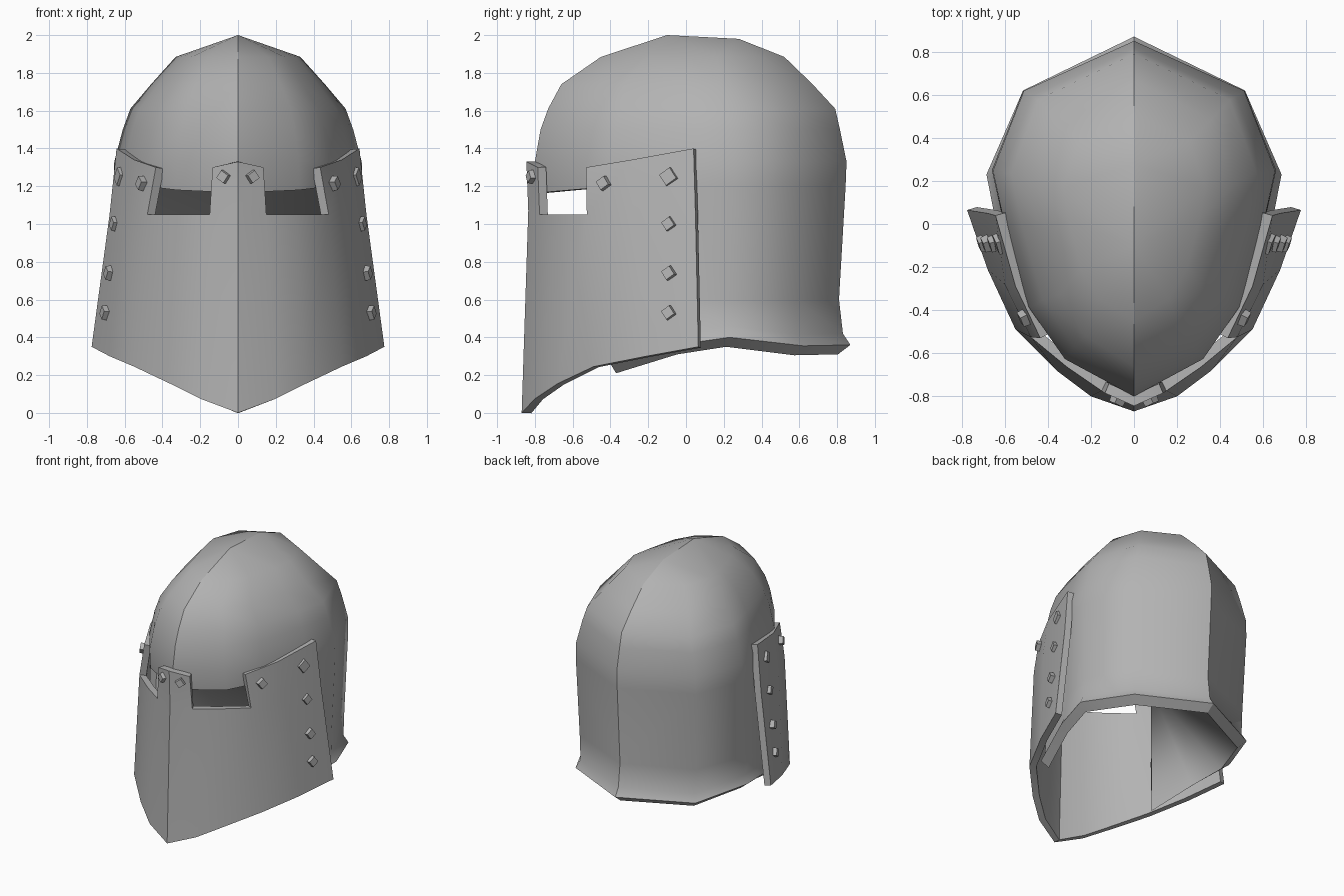
import bpy, bmesh, math
from mathutils import Vector, Matrix

cube = bpy.data.objects.get("Cube")
if cube:
    bpy.data.objects.remove(cube, do_unlink=True)

steel = bpy.data.materials.new("grey_steel")
steel.use_nodes = True
GREY = (0.45, 0.45, 0.45, 1)
steel.diffuse_color = GREY
steel.node_tree.nodes["Principled BSDF"].inputs["Base Color"].default_value = GREY


def finish(name, bm, angle, thickness=0):
    """Turn a bmesh into a shaded object, optionally thickened inwards."""
    mesh = bpy.data.meshes.new(name)
    bm.to_mesh(mesh)
    bm.free()
    mesh.materials.append(steel)
    obj = bpy.data.objects.new(name, mesh)
    bpy.context.collection.objects.link(obj)
    bpy.ops.object.select_all(action='DESELECT')
    obj.select_set(True)
    bpy.context.view_layer.objects.active = obj
    if thickness:
        mod = obj.modifiers.new("thickness", 'SOLIDIFY')
        mod.thickness = thickness
        mod.offset = -1
        mod.use_even_offset = True
        bpy.ops.object.modifier_apply(modifier=mod.name)
    bpy.ops.object.shade_smooth_by_angle(angle=math.radians(angle))
    return obj


def mirror_half(bm):
    """Mirror the +x half, weld the middle, point normals out, crease the ridge."""
    both = bm.verts[:] + bm.edges[:] + bm.faces[:]
    copy = bmesh.ops.duplicate(bm, geom=both)["geom"]
    for v in copy:
        if isinstance(v, bmesh.types.BMVert):
            v.co.x = -v.co.x
    bmesh.ops.remove_doubles(bm, verts=bm.verts[:], dist=0.001)
    loose = [v for v in bm.verts if not v.link_faces]
    bmesh.ops.delete(bm, geom=loose, context='VERTS')
    bmesh.ops.recalc_face_normals(bm, faces=bm.faces[:])
    centre = Vector((0, 0, 0.9))
    if sum(f.normal.dot(f.calc_center_median() - centre) * f.calc_area()
           for f in bm.faces) < 0:
        bmesh.ops.reverse_faces(bm, faces=bm.faces[:])
    for e in bm.edges:
        if all(abs(v.co.x) < 0.001 for v in e.verts):
            e.smooth = False


def grid_faces(bm, rows, keep):
    for r in range(len(rows) - 1):
        for c in range(len(rows[0]) - 1):
            if keep(r, c):
                bm.faces.new((rows[r][c], rows[r][c + 1],
                              rows[r + 1][c + 1], rows[r + 1][c]))


# Helmet shell: one plan outline, back to front, scaled at each height
outline = [(0, 1), (0.78, 0.86), (1, 0.635), (0.915, 0.48),
           (0.745, 0.25), (0.49, 0.105), (0, 0)]
# height, half width, front y, back y, drop of the brow at the front
rings = [(0.6, 0.645, -0.79, 0.81, 0), (1.2, 0.66, -0.785, 0.845, 0.035),
         (1.33, 0.655, -0.8, 0.85, 0), (1.5, 0.61, -0.77, 0.815, 0),
         (1.61, 0.57, -0.73, 0.79, 0), (1.74, 0.46, -0.66, 0.67, 0),
         (1.885, 0.33, -0.45, 0.52, 0)]
# flared lower edge, back to cheek
hem = [(0, 0.87, 0.36), (0.515, 0.62, 0.355), (0.685, 0.23, 0.4),
       (0.63, -0.05, 0.36), (0.52, -0.4, 0.26)]
bm = bmesh.new()
lower = [[bm.verts.new((x * 0.91, y * 0.925, z - 0.05)) for x, y, z in hem],
         [bm.verts.new(p) for p in hem],
         [bm.verts.new((x * 0.955, y * 0.955, z + 0.06)) for x, y, z in hem]]
upper = []
for z, w, front, back, drop in rings:
    upper.append([bm.verts.new((u * w, front + t * (back - front),
                                z - drop * max(0, 1 - t / 0.25)))
                  for u, t in outline])
grid_faces(bm, lower, lambda r, c: True)
grid_faces(bm, [lower[-1], upper[0][:5]], lambda r, c: True)
# The face is left open below the brow
grid_faces(bm, upper, lambda r, c: r >= 1 or c < 4)
# Crown closes onto a central ridge
rear = bm.verts.new((0, 0.28, 1.98))
peak = bm.verts.new((0, -0.1, 2.0))
top = upper[-1]
for c in range(6):
    if c == 2:
        bm.faces.new((top[2], top[3], peak, rear))
    else:
        bm.faces.new((top[c], top[c + 1], rear if c < 2 else peak))
# Brow underside, cheek edge and the lining that fans from brow to hem
brow = upper[1][4:]
inner = [bm.verts.new((v.co.x * 0.91, v.co.y * 0.93, v.co.z)) for v in brow]
grid_faces(bm, [brow, inner], lambda r, c: True)
bm.faces.new((lower[0][4], lower[1][4], lower[2][4], upper[0][4], brow[0], inner[0]))
for c in range(4):
    bm.faces.new((inner[0], lower[0][4 - c], lower[0][3 - c]))
middle = bm.verts.new((0, inner[0].co.y, 1.2))
bm.faces.new((inner[0], lower[0][0], middle))
bm.faces.new((inner[0], middle, inner[1]))
bm.faces.new((inner[1], middle, inner[2]))
mirror_half(bm)
finish("helmet_shell", bm, 46)

# Face plate: columns from the nose to the rear edge
plate = [
    [(0, -0.87, 0), (0.2, -0.8, 0.075), (0.36, -0.68, 0.155),
     (0.55, -0.49, 0.245), (0.68, -0.21, 0.3), (0.775, 0.065, 0.35)],
    [(0, -0.835, 1.07), (0.15, -0.775, 1.05), (0.31, -0.665, 1.05),
     (0.48, -0.525, 1.05), (0.6, -0.28, 1.05), (0.68, 0.05, 1.05)],
    [(0, -0.845, 1.33), (0.135, -0.785, 1.3), (0.29, -0.665, 1.3),
     (0.435, -0.53, 1.3), (0.55, -0.29, 1.34), (0.643, 0.04, 1.4)],
]
bm = bmesh.new()
rows = [[bm.verts.new(p) for p in row] for row in plate]
# Two columns of the top band are left out as the eye slot
grid_faces(bm, rows, lambda r, c: r == 0 or c not in (1, 2))
mirror_half(bm)
finish("face_plate", bm, 30, 0.048)

# Rivets: square studs, slightly tapered
SIDE, CHEEK, NOSE = (0.94, -0.33, 0.08), (0.9, -0.44, 0.1), (0.4, -0.92, 0.02)
rivets = [((0.62, -0.09, 1.25), SIDE, 0.078), ((0.65, -0.09, 1.0), SIDE, 0.06),
          ((0.68, -0.09, 0.74), SIDE, 0.06), ((0.7, -0.09, 0.53), SIDE, 0.06),
          ((0.508, -0.435, 1.215), CHEEK, 0.06), ((0.075, -0.815, 1.25), NOSE, 0.055)]
for i, (pos, facing, size) in enumerate(rivets):
    for sx, label in ((1, "left"), (-1, "right")):
        bm = bmesh.new()
        bmesh.ops.create_cube(bm, size=1)
        for v in bm.verts:
            taper = 0.88 if v.co.z > 0 else 1
            v.co = Vector((v.co.x * size * taper, v.co.y * size * taper, v.co.z * 0.045))
        normal = Vector((facing[0] * sx, facing[1], facing[2]))
        turn = normal.to_track_quat('Z', 'Y').to_matrix().to_4x4()
        spin = Matrix.Rotation(math.radians(35 * sx), 4, 'Z')
        place = Matrix.Translation((pos[0] * sx, pos[1], pos[2]))
        bm.transform(place @ turn @ spin)
        finish(f"rivet_{label}_{i + 1}", bm, 30)
